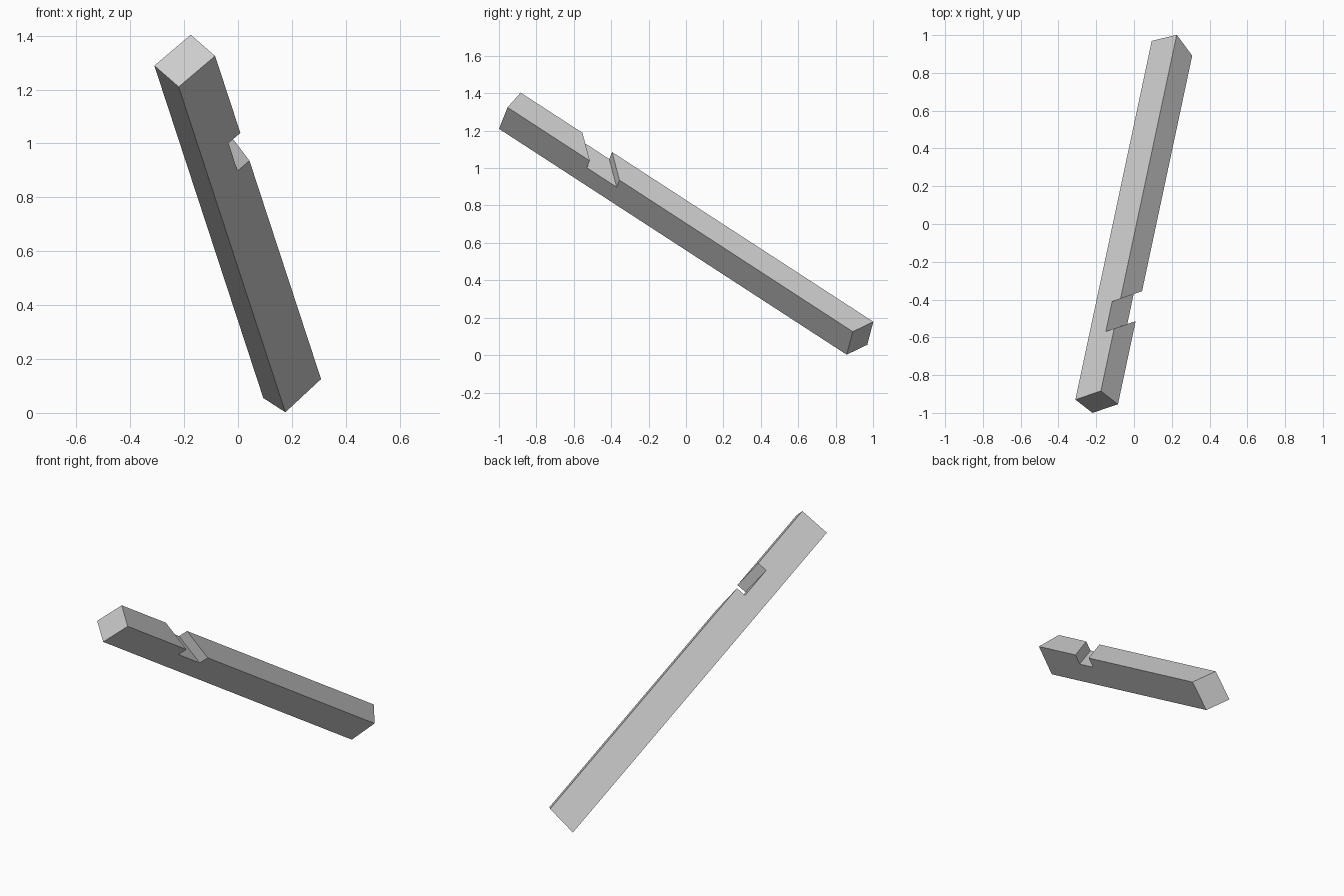
import bpy
import bmesh
from mathutils import Vector

cube = bpy.data.objects.get("Cube")
if cube:
    bpy.data.objects.remove(cube, do_unlink=True)

# Plain grey
grey = bpy.data.materials.new("light_grey")
grey.use_nodes = True
colour = (0.6, 0.6, 0.6, 1)
grey.diffuse_color = colour
grey.node_tree.nodes["Principled BSDF"].inputs["Base Color"].default_value = colour

# Beam frame: corner, length direction, and the two cross directions
corner = Vector((-0.22, -1.0, 1.21))
along = Vector((0.395, 1.855, -1.205)).normalized()
across = Vector((0.135, 0.045, 0.115))
across = (across - along * across.dot(along)).normalized()
up = across.cross(along)
WIDTH, THICK, NOTCH_DEPTH = 0.183, 0.139, 0.06


def side_profile(bm, height, notch_start, notch_end, end_low, end_high):
    """Outline of one long side, with the notch cut into its edge."""
    floor = WIDTH - NOTCH_DEPTH
    outline = [(0, 0), (end_low, 0), (end_high, WIDTH),
               (notch_end, WIDTH), (notch_end, floor),
               (notch_start, floor), (notch_start, WIDTH), (0, WIDTH)]
    return [bm.verts.new(corner + along * s + across * t + up * height)
            for s, t in outline]


# Notched beam: two side outlines joined, the notch and far end run at a slant
bm = bmesh.new()
lower = side_profile(bm, 0, 0.533, 0.725, 2.252, 2.236)
upper = side_profile(bm, THICK, 0.4, 0.592, 2.3, 2.284)
bm.faces.new(lower)
bm.faces.new(upper)
for i in range(len(lower)):
    j = (i + 1) % len(lower)
    bm.faces.new((lower[i], lower[j], upper[j], upper[i]))
bmesh.ops.recalc_face_normals(bm, faces=bm.faces)

mesh = bpy.data.meshes.new("notched_beam")
bm.to_mesh(mesh)
bm.free()
mesh.materials.append(grey)
beam = bpy.data.objects.new("notched_beam", mesh)
bpy.context.collection.objects.link(beam)
